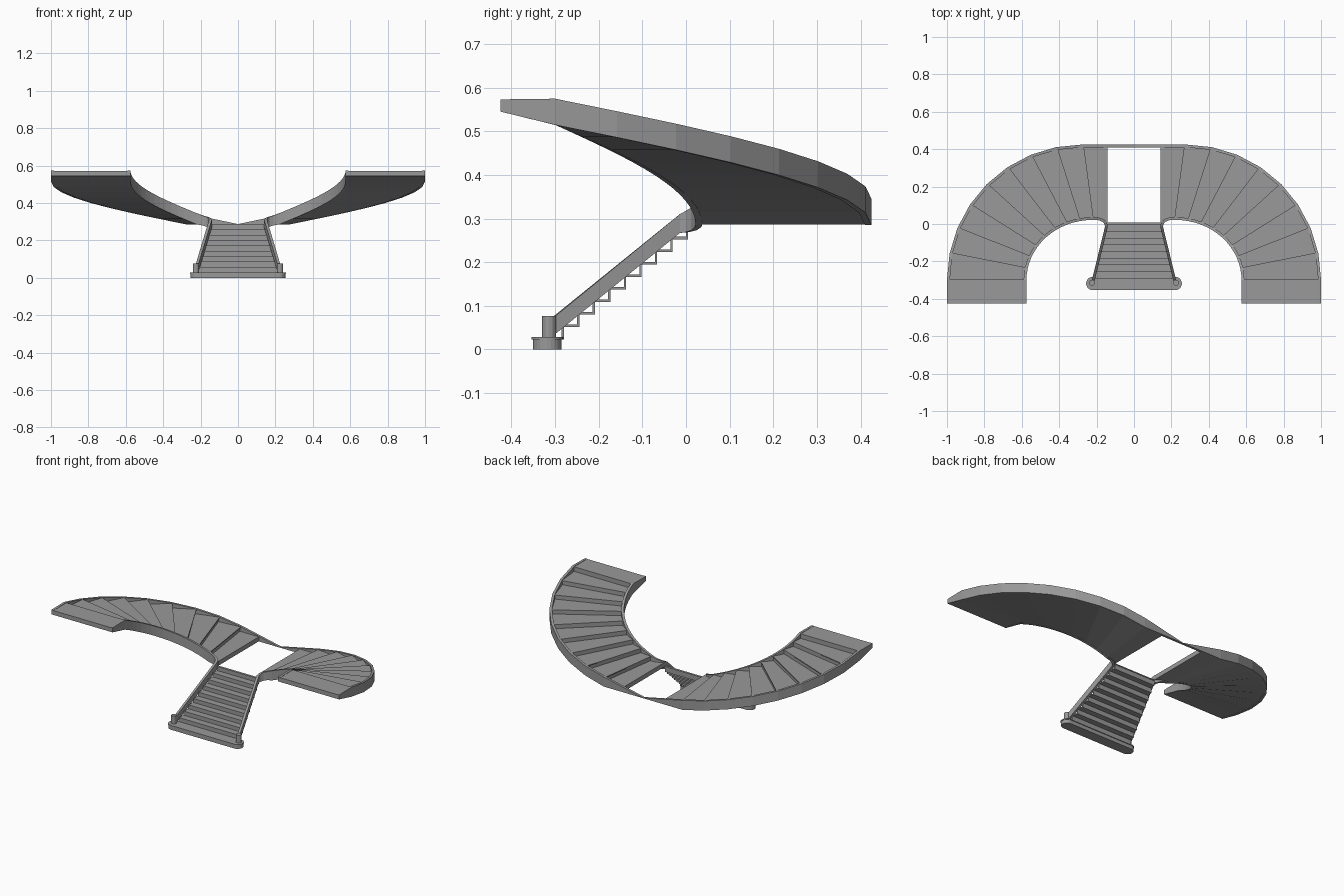
import bpy
import bmesh
from math import sin, cos, radians
from mathutils import Vector

if "Cube" in bpy.data.objects:
    bpy.data.objects.remove(bpy.data.objects["Cube"], do_unlink=True)

grey = bpy.data.materials.new("stone_grey")
grey.use_nodes = True
colour = (0.32, 0.32, 0.32, 1)
grey.diffuse_color = colour
grey.node_tree.nodes["Principled BSDF"].inputs["Base Color"].default_value = colour

RISE = 0.0287       # height of one step
MID = 0.285         # level where the lower flight meets the upper ones
STEPS = 8           # winding steps per upper flight


def finish(name, bm, mirror=True):
    bmesh.ops.recalc_face_normals(bm, faces=bm.faces)
    mesh = bpy.data.meshes.new(name)
    bm.to_mesh(mesh)
    bm.free()
    mesh.materials.append(grey)
    obj = bpy.data.objects.new(name, mesh)
    bpy.context.collection.objects.link(obj)
    if mirror:
        obj.modifiers.new("Mirror", "MIRROR").use_mirror_merge = False
    return obj


def slab(bm, corners, low, high):
    """Upright prism; low and high are one level or one level per corner."""
    n = len(corners)
    low = low if isinstance(low, list) else [low] * n
    high = high if isinstance(high, list) else [high] * n
    a = [bm.verts.new((x, y, z)) for (x, y), z in zip(corners, low)]
    b = [bm.verts.new((x, y, z)) for (x, y), z in zip(corners, high)]
    bm.faces.new(a[::-1])
    bm.faces.new(b)
    for i in range(n):
        j = (i + 1) % n
        bm.faces.new((a[i], a[j], b[j], b[i]))


def ribbon(name, points, thickness):
    """Upright wall along points (x, y, top, bottom), thickened to its left."""
    bm = bmesh.new()
    rings = []
    for i, (x, y, top, bottom) in enumerate(points):
        here = Vector((x, y))
        dirs = []
        if i > 0:
            dirs.append((here - Vector(points[i - 1][:2])).normalized())
        if i < len(points) - 1:
            dirs.append((Vector(points[i + 1][:2]) - here).normalized())
        t = sum(dirs, Vector((0, 0))).normalized()
        off = here + Vector((-t.y, t.x)) * thickness
        rings.append([bm.verts.new(v) for v in (
            (x, y, bottom), (x, y, top), (off.x, off.y, top), (off.x, off.y, bottom))])
    for r, s in zip(rings, rings[1:]):
        for i in range(4):
            j = (i + 1) % 4
            bm.faces.new((r[i], r[j], s[j], s[i]))
    bm.faces.new(rings[0])
    bm.faces.new(rings[-1][::-1])
    return finish(name, bm)


def inner(k, inset=0.0):
    a = radians(90 * (1 - k / STEPS))
    return (0.22 + (0.355 + inset) * cos(a), -0.3 + (0.322 + inset) * sin(a))


def outer(k, inset=0.0):
    a = radians(90 * (1 - k / STEPS))
    return (0.275 + (0.725 - inset) * cos(a), -0.3 + (0.725 - inset) * sin(a))


# Outer stringer, running down to a point at the middle of the back
path = [(0, 0.425, MID + 0.002, MID)]
path += [(*outer(k), MID + 0.06 + RISE * k, MID + RISE * k) for k in range(STEPS + 1)]
path.append((1.0, -0.425, 0.573, 0.545))
ribbon("outer_stringer", path, -0.015)

# Inner stringer: lower flight side, tight bend, then the inside of the curve
path = [(0.225, -0.3, 0.076, 0.035), (0.155, -0.014, 0.31, 0.267),
        (0.158, 0.0, 0.318, 0.269), (0.168, 0.012, 0.325, 0.273), (0.19, 0.02, 0.333, 0.28)]
for i in range(STEPS * 2 + 1):
    k = i / 2
    path.append((*inner(k), MID + 0.06 + RISE * k, MID + RISE * k))
path.append((0.575, -0.425, 0.573, 0.545))
ribbon("inner_stringer", path, 0.015)

# Upper flight: wedge steps with a sloping underside and thin nosings
bm = bmesh.new()
sections = [((0.142, 0.008), (0.142, 0.418))]
sections += [(inner(k, 0.008), outer(k, 0.008)) for k in range(STEPS + 1)]
for j in range(STEPS + 1):
    (a, b), (d, c) = sections[j], sections[j + 1]
    z0 = MID + 0.001 + RISE * max(j - 1, 0)
    z1 = MID + 0.001 + RISE * j
    top = MID + RISE * (j + 1)
    slab(bm, [a, b, c, d], [z0, z0, z1, z1], top)
    if j:
        (e, f) = sections[j - 1]
        back = 0.05
        p = Vector(a).lerp(Vector(e), back)
        q = Vector(b).lerp(Vector(f), back)
        slab(bm, [tuple(p), tuple(q), b, a], top - 0.006, top)
finish("upper_steps", bm)

# Top landing
bm = bmesh.new()
slab(bm, [(0.577, -0.425), (0.998, -0.425), (0.998, -0.296), (0.577, -0.296)],
     [0.545, 0.545, 0.515, 0.515], MID + RISE * 10)
finish("top_landing", bm)

# Lower flight: thin treads and risers, narrowing upward
bm = bmesh.new()
FOOT, GOING = -0.285, 0.0356


def strip(y0, y1, low, high):
    w0, w1 = (0.145 - 0.243 * y for y in (y0, y1))
    slab(bm, [(-w0, y0), (w0, y0), (w1, y1), (-w1, y1)], low, high)


for k in range(2, 11):
    y = FOOT + (k - 2) * GOING
    z = RISE * k
    strip(y, y + 0.005, z - RISE - 0.006, z - 0.005)
    strip(y - 0.006, y + (GOING if k < 10 else 0.008), z - 0.006, z)
finish("lower_steps", bm, mirror=False)


# Rounded bottom step with a slightly wider tread
def stadium(r):
    ends = [(s * 0.22 + r * cos(radians(a)), -0.318 + r * sin(radians(a)))
            for s, start in ((1, -90), (-1, 90))
            for a in range(start, start + 181, 15)]
    return ends


bm = bmesh.new()
slab(bm, stadium(0.033), 0, 0.023)
slab(bm, stadium(0.036), 0.023, RISE)
finish("bottom_step", bm, mirror=False)

# Short posts at the foot of the lower flight
bm = bmesh.new()
ring = [(0.225 + 0.016 * cos(radians(a)), -0.314 + 0.016 * sin(radians(a)))
        for a in range(0, 360, 30)]
slab(bm, ring, RISE, 0.077)
finish("foot_post", bm)
